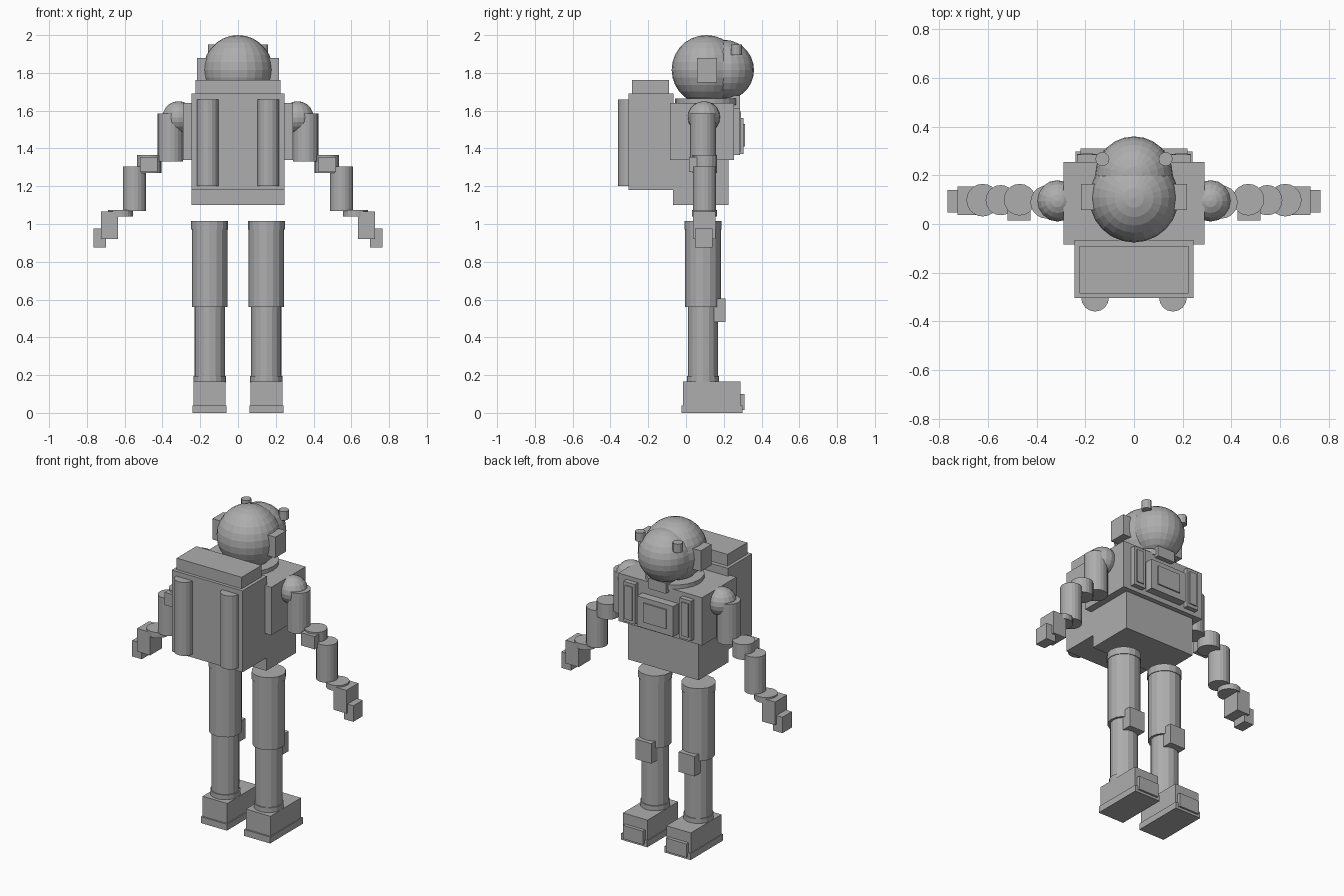
import bpy
import bmesh
from mathutils import Matrix, Vector

cube = bpy.data.objects.get("Cube")
if cube:
    bpy.data.objects.remove(cube, do_unlink=True)

GREY = (0.42, 0.42, 0.42, 1)
mat = bpy.data.materials.new("plain_grey")
mat.use_nodes = True
mat.diffuse_color = GREY
bsdf = next(n for n in mat.node_tree.nodes if n.type == 'BSDF_PRINCIPLED')
bsdf.inputs["Base Color"].default_value = GREY


def finish(name, bm):
    mesh = bpy.data.meshes.new(name)
    bm.to_mesh(mesh)
    bm.free()
    mesh.materials.append(mat)
    obj = bpy.data.objects.new(name, mesh)
    bpy.context.collection.objects.link(obj)
    return obj


def box(name, x, y, z):
    """Box from (low, high) ranges on each axis."""
    bm = bmesh.new()
    low, high = map(Vector, zip(x, y, z))
    size = high - low
    m = Matrix.Translation((low + high) / 2) @ Matrix.Diagonal((*size, 1))
    bmesh.ops.create_cube(bm, size=1, matrix=m)
    return finish(name, bm)


def cyl(name, x, y, r, z, sides=20):
    """Upright cylinder over a z range."""
    bm = bmesh.new()
    bmesh.ops.create_cone(bm, cap_ends=True, segments=sides, radius1=r, radius2=r,
                          depth=z[1] - z[0],
                          matrix=Matrix.Translation((x, y, sum(z) / 2)))
    return finish(name, bm)


def ball(name, centre, r, sides=24, rings=14):
    bm = bmesh.new()
    bmesh.ops.create_uvsphere(bm, u_segments=sides, v_segments=rings, radius=r,
                              matrix=Matrix.Translation(centre))
    return finish(name, bm)


def around(c, half):
    return (c - half, c + half)


def pair(make, name, x, *args):
    """Make a part on both sides, mirrored in x."""
    for side, s in (("left", 1), ("right", -1)):
        xs = tuple(sorted(s * v for v in x)) if isinstance(x, tuple) else s * x
        make(f"{side}_{name}", xs, *args)


def pair_ball(name, xs, y, z, r):
    return ball(name, (xs, y, z), r, 16, 10)


# Head: helmet, bulging visor, ear pods, lamps and neck ring
ball("helmet", (0, 0.108, 1.816), 0.184)
ball("visor", (0, 0.2, 1.815), 0.16)
pair(box, "ear_pod", (0.16, 0.218), (0.058, 0.165), (1.75, 1.88))
pair(cyl, "helmet_lamp", 0.13, 0.267, 0.029, (1.895, 1.95), 12)
cyl("neck_ring", 0, 0.11, 0.168, (1.63, 1.665), 24)
box("chin_box", around(0, 0.06), (0.2, 0.285), (1.615, 1.68))

# Torso with chest panels
box("torso", around(0, 0.29), (-0.085, 0.255), (1.34, 1.64))
box("hip_block", around(0, 0.245), (-0.07, 0.225), (1.10, 1.34))
box("chest_box", around(0, 0.125), (0.25, 0.305), (1.37, 1.56))
box("chest_screen", around(0, 0.08), (0.3, 0.313), (1.41, 1.53))
pair(box, "chest_strip", (0.155, 0.235), (0.25, 0.285), (1.365, 1.615))
pair(box, "chest_strip_inset", (0.17, 0.22), (0.28, 0.292), (1.385, 1.595))

# Backpack with two tanks
box("backpack", around(0, 0.245), (-0.305, -0.065), (1.18, 1.69))
box("backpack_lid", around(0, 0.225), (-0.285, -0.09), (1.69, 1.762))
pair(cyl, "tank", 0.16, -0.303, 0.057, (1.2, 1.66), 16)

# Arms, stepping outwards and down
pair(pair_ball, "shoulder", 0.315, 0.095, 1.565, 0.085)
pair(cyl, "upper_arm", 0.358, 0.09, 0.068, (1.33, 1.585))
pair(cyl, "elbow", 0.47, 0.1, 0.065, (1.27, 1.365))
pair(box, "elbow_pad", (0.425, 0.52), (0.015, 0.1), (1.275, 1.355))
pair(cyl, "forearm", 0.548, 0.098, 0.062, (1.07, 1.305))
pair(cyl, "wrist", 0.622, 0.098, 0.067, (1.04, 1.075))
pair(box, "hand", (0.635, 0.725), (0.037, 0.155), (0.92, 1.065))
pair(box, "fingers", (0.70, 0.766), (0.047, 0.14), (0.875, 0.975))

# Legs and boots
LEG = 0.15
pair(cyl, "thigh_ring", LEG, 0.09, 0.098, (0.97, 1.015), 16)
pair(cyl, "thigh", LEG, 0.09, 0.094, (0.56, 0.98), 16)
pair(cyl, "shin", LEG, 0.09, 0.08, (0.16, 0.57), 16)
pair(cyl, "ankle_ring", LEG, 0.09, 0.086, (0.16, 0.195), 16)
pair(box, "knee_pad", around(LEG, 0.055), (0.14, 0.208), (0.48, 0.605))
pair(box, "boot", around(LEG, 0.085), (-0.015, 0.288), (0.03, 0.165))
pair(box, "sole", around(LEG, 0.09), (-0.025, 0.298), (0, 0.04))
pair(box, "toe_cap", around(LEG, 0.07), (0.27, 0.31), (0.015, 0.1))
